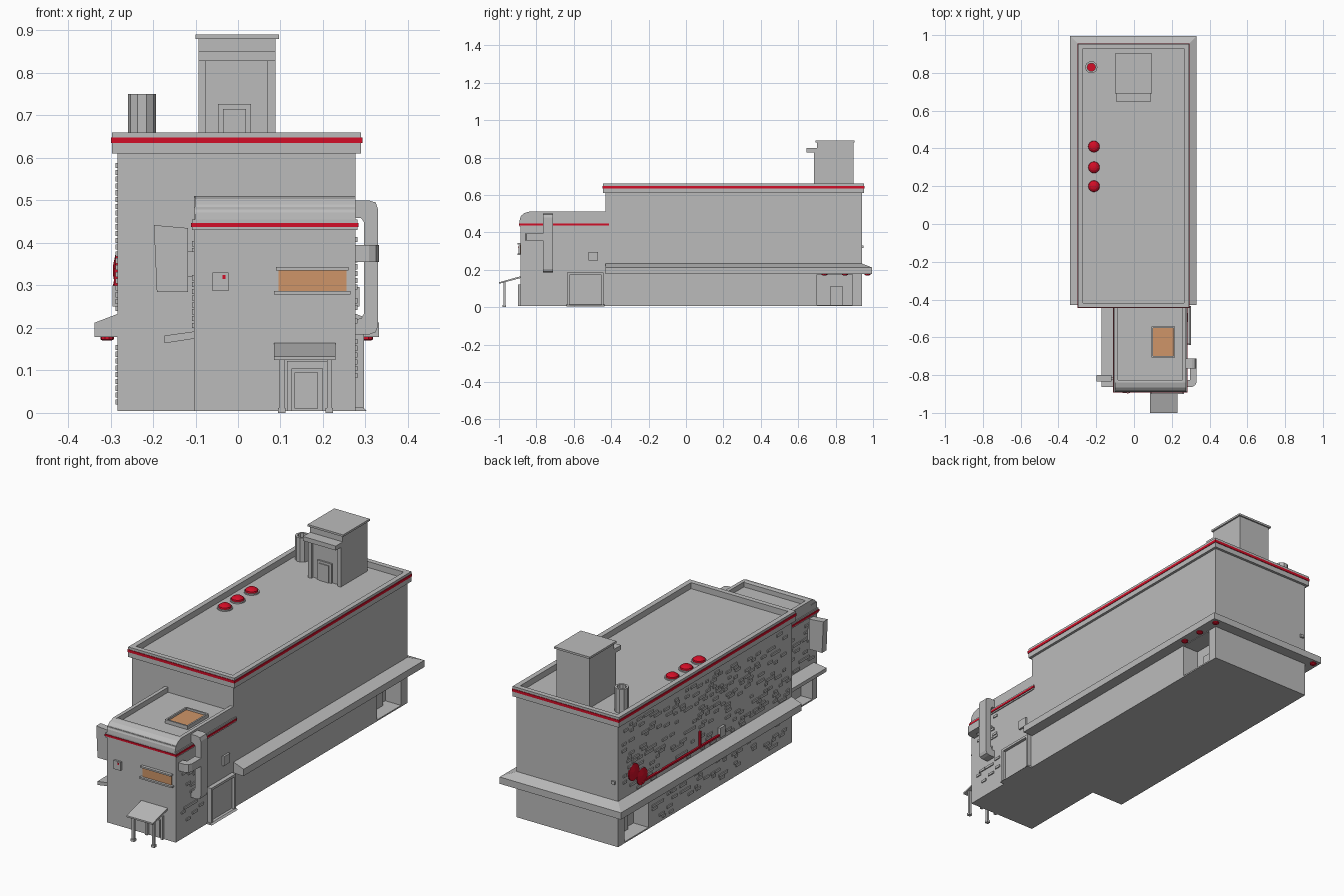
import bpy, bmesh, math, random
from mathutils import Vector

cube = bpy.data.objects.get("Cube")
if cube:
    bpy.data.objects.remove(cube, do_unlink=True)
random.seed(4)


def material(name, color):
    m = bpy.data.materials.new(name)
    m.use_nodes = True
    m.diffuse_color = color
    m.node_tree.nodes["Principled BSDF"].inputs["Base Color"].default_value = color
    return m


GREY = material("concrete grey", (0.5, 0.5, 0.5, 1))
RED = material("signal red", (0.65, 0.004, 0.02, 1))
AMBER = material("amber glass", (0.62, 0.3, 0.14, 1))


def finish(name, bm, mat):
    bmesh.ops.recalc_face_normals(bm, faces=bm.faces)
    mesh = bpy.data.meshes.new(name)
    bm.to_mesh(mesh)
    bm.free()
    mesh.materials.append(mat)
    ob = bpy.data.objects.new(name, mesh)
    bpy.context.collection.objects.link(ob)
    return ob


def add_box(bm, x, y, z):
    vs = bmesh.ops.create_cube(bm, size=1)["verts"]
    for v in vs:
        v.co = [(a + b) / 2 + (b - a) * c for (a, b), c in zip((x, y, z), v.co)]


def box(name, x, y, z, mat=GREY):
    bm = bmesh.new()
    add_box(bm, x, y, z)
    return finish(name, bm, mat)


def prism(name, pts, axis, a, b, mat=GREY):
    """Extrude a 2D outline along one axis between a and b."""
    bm = bmesh.new()
    def at(p, t):
        c = list(p)
        c.insert(axis, t)
        return bm.verts.new(c)
    lo, hi = [at(p, a) for p in pts], [at(p, b) for p in pts]
    bm.faces.new(lo)
    bm.faces.new(hi)
    for i in range(len(pts)):
        j = (i + 1) % len(pts)
        bm.faces.new((lo[i], lo[j], hi[j], hi[i]))
    return finish(name, bm, mat)


def band(name, x, y, profile, mat=GREY, open_front=False):
    """Mitred moulding of (offset, z) points around a rectangle."""
    bm = bmesh.new()
    loops = []
    for sx, sy in ((1, 0), (1, 1), (0, 1), (0, 0)):
        loop = []
        for o, z in profile:
            dy = o if sy else (0 if open_front else -o)
            loop.append(bm.verts.new((x[sx] + (o if sx else -o), y[sy] + dy, z)))
        loops.append(loop)
    n = len(profile)
    for k in range(3 if open_front else 4):
        p, q = loops[k], loops[(k + 1) % 4]
        for i in range(n):
            j = (i + 1) % n
            bm.faces.new((p[i], p[j], q[j], q[i]))
    if open_front:
        bm.faces.new(loops[0])
        bm.faces.new(loops[3])
    return finish(name, bm, mat)


def rect(o0, o1, z0, z1):
    return [(o0, z0), (o1, z0), (o1, z1), (o0, z1)]


def lathe(name, center, profile, sides=16, mat=GREY, axis="Z"):
    """Spin (radius, height) points round an axis through center."""
    bm = bmesh.new()
    rings = []
    for r, h in profile:
        ring = []
        for k in range(sides):
            t = math.tau * k / sides
            p = Vector((r * math.cos(t), r * math.sin(t), h))
            if axis == "X":
                p = Vector((-p.z, p.x, p.y))
            ring.append(bm.verts.new(p + Vector(center)))
        rings.append(ring)
    for p, q in zip(rings, rings[1:]):
        for k in range(sides):
            j = (k + 1) % sides
            bm.faces.new((p[k], p[j], q[j], q[k]))
    bm.faces.new(rings[0])
    bm.faces.new(rings[-1])
    return finish(name, bm, mat)


def cut(target, name, x, y, z):
    cutter = box(name, x, y, z)
    cutter.hide_render = True
    cutter.hide_viewport = True
    mod = target.modifiers.new(name, "BOOLEAN")
    mod.object = cutter
    mod.solver = "EXACT"


# Main hall with two side alcoves
HX, HY = (-0.283, 0.277), (-0.43, 0.94)
hall = box("main_hall", HX, HY, (0.005, 0.63))
cut(hall, "right_alcove_cutter", (0.19, 0.4), (0.7, 0.89), (0.012, 0.175))
cut(hall, "left_alcove_cutter", (-0.4, -0.2), (0.7, 0.89), (0.012, 0.175))
for side, wall in (("left", 0.192), ("right", -0.198)):
    box("alcove_door_" + side, sorted((wall, wall * 1.1)), (0.77, 0.84), (0.012, 0.11))
band("roof_trim", HX, HY, rect(-0.012, 0.013, 0.61, 0.66))
band("roof_stripe", HX, HY, rect(0.01, 0.0155, 0.635, 0.648), RED)
band("side_ledge", HX, HY, [(-0.005, 0.178), (0.055, 0.178), (0.055, 0.212), (-0.005, 0.235)],
     open_front=True)
for x in (-0.308, 0.302):
    for y in (0.74, 0.85, 0.97):
        lathe("ledge_lamp", (x, y, 0.17), [(0.01, 0), (0.016, 0.003), (0.016, 0.009)], 10, RED)

# Rooftop lamps and chimney
for y in (0.2, 0.3, 0.41):
    lathe("roof_lamp_base", (-0.212, y, 0.628), [(0.036, 0), (0.036, 0.008)])
    lathe("roof_lamp", (-0.212, y, 0.634), [(0.031, 0), (0.029, 0.01), (0.018, 0.018), (0.006, 0.021)], mat=RED)
lathe("chimney", (-0.226, 0.83, 0.628),
      [(0.033, 0), (0.033, 0.122), (0.022, 0.122), (0.022, 0.09)], 10)
lathe("chimney_glow", (-0.226, 0.83, 0.715), [(0.022, 0), (0.022, 0.008)], 10, RED)

# Stair tower on the roof
box("tower", (-0.093, 0.088), (0.7, 0.895), (0.625, 0.88))
box("tower_cap", (-0.1, 0.096), (0.692, 0.902), (0.88, 0.89))
box("tower_canopy", (-0.093, 0.088), (0.645, 0.7), (0.828, 0.85))
for x in (-0.093, 0.07):
    box("tower_pilaster", (x, x + 0.018), (0.685, 0.7), (0.628, 0.83))
box("tower_door_frame", (-0.047, 0.031), (0.692, 0.7), (0.628, 0.727))
box("tower_door", (-0.035, 0.019), (0.688, 0.692), (0.628, 0.715))

# Front annex
AX, AY = (-0.103, 0.276), (-0.885, -0.42)
annex = box("annex", AX, AY, (0.005, 0.485))
cut(annex, "annex_alcove_cutter", (-0.3, -0.04), (-0.85, -0.66), (0.012, 0.165))
band("annex_trim", AX, AY, rect(-0.01, 0.005, 0.43, 0.455))
band("annex_stripe", AX, AY, rect(0, 0.008, 0.437, 0.447), RED)
roll = [(-0.89, 0.455), (-0.888, 0.472), (-0.88, 0.49), (-0.865, 0.503), (-0.84, 0.51),
        (-0.825, 0.508), (-0.825, 0.455)]
prism("annex_roof_roll", roll, 0, AX[0] + 0.002, AX[1])
for x in (AX[0], AX[1] - 0.018):
    box("annex_parapet", (x, x + 0.018), (-0.84, -0.43), (0.48, 0.51))
band("skylight_frame", (0.1, 0.21), (-0.7, -0.55), rect(0, 0.008, 0.48, 0.503))
box("skylight", (0.1, 0.21), (-0.7, -0.55), (0.484, 0.493), AMBER)

# Front window and call box
box("front_window", (0.095, 0.255), (-0.888, -0.88), (0.287, 0.336), AMBER)
box("window_lintel", (0.09, 0.26), (-0.9, -0.88), (0.335, 0.343))
box("window_sill", (0.085, 0.265), (-0.9, -0.88), (0.279, 0.287))
box("call_box", (-0.06, -0.022), (-0.895, -0.88), (0.287, 0.33))
box("call_box_light", (-0.037, -0.029), (-0.898, -0.89), (0.315, 0.324), RED)

# Front door with canopy on posts
for x0, x1, y, z in ((0.115, 0.127, -0.897, 0.11), (0.199, 0.211, -0.897, 0.11)):
    box("door_jamb", (x0, x1), (y, -0.88), (0.005, z))
box("door_head", (0.115, 0.211), (-0.897, -0.88), (0.105, 0.122))
box("front_door", (0.133, 0.188), (-0.889, -0.88), (0.01, 0.095))
prism("door_canopy", [(-0.885, 0.155), (-1, 0.125), (-1, 0.133), (-0.885, 0.165)], 0, 0.085, 0.23)
for x in (0.103, 0.215):
    box("canopy_post", (x - 0.006, x + 0.006), (-0.977, -0.965), (0, 0.134))
    box("post_foot", (x - 0.009, x + 0.009), (-0.98, -0.962), (0, 0.012))

# Air duct with a side branch
prism("air_duct", [(0.27, 0.5), (0.308, 0.5), (0.324, 0.495), (0.33, 0.478), (0.33, 0.205), (0.324, 0.19),
                   (0.31, 0.185), (0.27, 0.185), (0.27, 0.22), (0.29, 0.222), (0.297, 0.235),
                   (0.297, 0.448), (0.29, 0.458), (0.27, 0.46)], 1, -0.765, -0.712)
prism("duct_branch", [(0.27, -0.862), (0.308, -0.862), (0.325, -0.853), (0.332, -0.835), (0.332, -0.76),
                      (0.297, -0.76), (0.297, -0.825), (0.27, -0.83)], 2, 0.355, 0.395)

# Loading door and meter on the right wall
for y in (-0.635, -0.452):
    box("loading_door_jamb", (0.27, 0.297), (y, y + 0.012), (0.012, 0.185))
box("loading_door_head", (0.27, 0.297), (-0.635, -0.44), (0.173, 0.185))
box("loading_door", (0.27, 0.282), (-0.623, -0.452), (0.012, 0.173))
prism("loading_sill", [(0.27, 0.004), (0.303, 0.004), (0.295, 0.012), (0.27, 0.014)], 1, -0.64, -0.435)
box("meter_box", (0.27, 0.286), (-0.52, -0.47), (0.25, 0.296))

# Hanging sign and awning on the left wall
prism("hanging_sign", [(-0.198, 0.442), (-0.118, 0.435), (-0.118, 0.285), (-0.191, 0.285)], 1, -0.835, -0.8)
box("sign_bracket", (-0.12, -0.1), (-0.826, -0.81), (0.32, 0.38))
prism("left_awning", [(-0.173, 0.164), (-0.1, 0.175), (-0.1, 0.192), (-0.173, 0.182)], 1, -0.862, -0.43)

# Red valve wheels and pipe on the left wall
for y, z in ((0.82, 0.335), (0.755, 0.29)):
    lathe("valve_wheel", (-0.28, y, z), [(0.042, 0), (0.042, 0.008), (0.012, 0.014)], 14, RED, "X")
box("red_pipe", (-0.292, -0.28), (0.14, 0.76), (0.258, 0.267), RED)
box("red_riser", (-0.292, -0.28), (0.295, 0.305), (0.258, 0.34), RED)
box("pipe_box", (-0.295, -0.28), (0.11, 0.15), (0.25, 0.3))
box("corner_bracket", (-0.27, -0.25), (0.935, 0.948), (0.315, 0.33))


# Raised bricks scattered over weathered walls
def bricks(name, x, y, zones, count):
    bm = bmesh.new()
    for _ in range(count):
        z0, z1 = random.choice(zones)
        z = z0 + 0.016 * random.randrange(int((z1 - z0) / 0.016))
        a = random.uniform(y[0], y[1] - 0.05)
        add_box(bm, (x - 0.005, x + 0.005), (a, a + random.uniform(0.02, 0.045)), (z, z + 0.012))
    finish(name, bm, GREY)


UPPER, LOWER = (0.24, 0.6), (0.02, 0.17)
bricks("hall_bricks", HX[0], (-0.42, 0.93), [UPPER] * 4, 230)
bricks("hall_base_bricks", HX[0], (-0.42, 0.69), [LOWER], 60)
bricks("annex_left_bricks", AX[0], (-0.87, -0.44), [(0.2, 0.42)], 35)
bricks("annex_right_bricks", AX[1], (-0.87, -0.65), [(0.05, 0.42)], 22)
